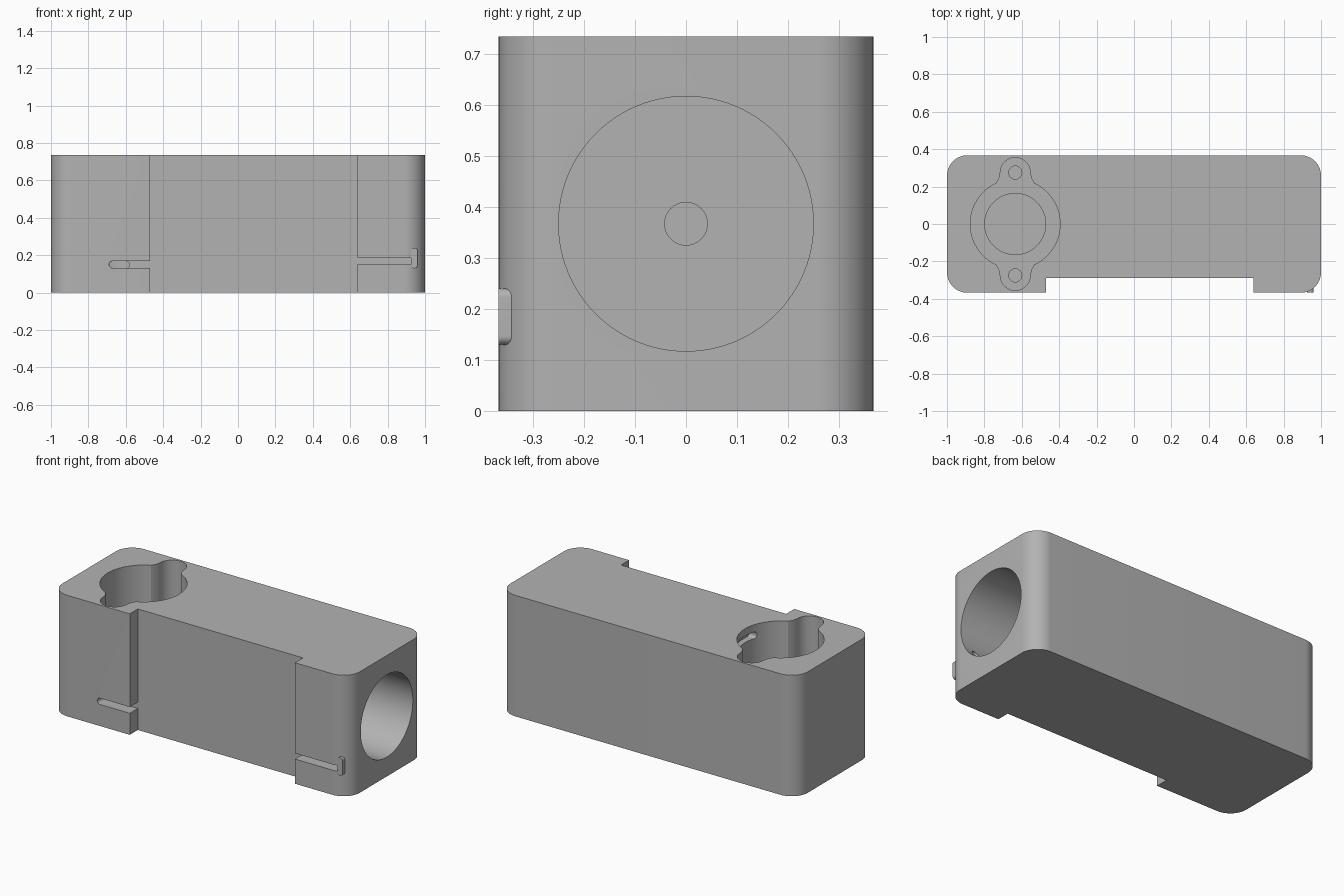
import bpy, bmesh
from math import sin, cos, pi, radians

old = bpy.data.objects.get("Cube")
if old:
    bpy.data.objects.remove(old, do_unlink=True)

H = 0.735            # height and depth of the block
F = -H / 2           # front plane
MID = H / 2          # bore height
SOCKET_X = -0.635

grey = bpy.data.materials.new("plain grey")
grey.use_nodes = True
colour = (0.45, 0.45, 0.45, 1)
grey.diffuse_color = colour
grey.node_tree.nodes["Principled BSDF"].inputs["Base Color"].default_value = colour


def arc(cx, cy, r, a0, a1, n=16):
    """Points along an arc, angles in degrees."""
    angles = [radians(a0 + (a1 - a0) * i / n) for i in range(n + 1)]
    return [(cx + r * cos(a), cy + r * sin(a)) for a in angles]


def circle(cx, cy, r, n=64):
    return arc(cx, cy, r, 0, 360, n)[:-1]


def rect(x0, x1, y0, y1):
    return [(x0, y0), (x1, y0), (x1, y1), (x0, y1)]


def rounded(x0, x1, y0, y1, r):
    return (arc(x1 - r, y1 - r, r, 0, 90) + arc(x0 + r, y1 - r, r, 90, 180)
            + arc(x0 + r, y0 + r, r, 180, 270) + arc(x1 - r, y0 + r, r, 270, 360))


def prism(name, outline, axis, lo, hi):
    """Extrude an outline along an axis between two positions."""
    place = {"x": lambda u, v, w: (w, u, v),
             "y": lambda u, v, w: (u, w, v),
             "z": lambda u, v, w: (u, v, w)}[axis]
    bm = bmesh.new()
    a, b = [[bm.verts.new(place(u, v, w)) for u, v in outline] for w in (lo, hi)]
    bm.faces.new(a)
    bm.faces.new(b)
    for i in range(len(a)):
        j = (i + 1) % len(a)
        bm.faces.new((a[i], a[j], b[j], b[i]))
    bmesh.ops.remove_doubles(bm, verts=bm.verts[:], dist=1e-5)
    bmesh.ops.recalc_face_normals(bm, faces=bm.faces[:])
    mesh = bpy.data.meshes.new(name)
    bm.to_mesh(mesh)
    bm.free()
    mesh.materials.append(grey)
    obj = bpy.data.objects.new(name, mesh)
    bpy.context.collection.objects.link(obj)
    return obj


def carve(target, cutter):
    """Subtract a cutter from the target and discard it."""
    mod = target.modifiers.new("cut", "BOOLEAN")
    mod.operation = "DIFFERENCE"
    mod.solver = "EXACT"
    mod.object = cutter
    cutter.hide_render = True
    bpy.context.view_layer.update()
    graph = bpy.context.evaluated_depsgraph_get()
    mesh = bpy.data.meshes.new_from_object(target.evaluated_get(graph))
    target.modifiers.clear()
    target.data = mesh
    bpy.data.objects.remove(cutter, do_unlink=True)


# Main block with rounded upright corners
body = prism("housing_block", rounded(-1, 1, F, -F, 0.11), "z", 0, H)

# Wide shallow recess across the front
carve(body, prism("front_recess", rect(-0.47, 0.64, F - 0.1, -0.29), "z", -0.1, H + 0.1))

# Large bore in the left end, with a small passage behind it
carve(body, prism("end_bore", circle(0, MID, 0.25, 96), "x", -0.2, 1.1))
carve(body, prism("wire_passage", circle(0, MID, 0.042, 32), "x", -0.36, -0.1))

# Top socket: round well with two screw ears
half = (arc(0, 0, 0.24, -65, 65, 32) + [(0.086, 0.245)]
        + arc(0, 0.275, 0.08, 0, 180, 24) + [(-0.086, 0.245)])
other = (arc(0, 0, 0.24, 115, 245, 32) + [(-0.086, -0.245)]
         + arc(0, -0.275, 0.08, 180, 360, 24) + [(0.086, -0.245)])
well = [(SOCKET_X + x, y) for x, y in half + other]
carve(body, prism("socket_well", well, "z", 0.3, H + 0.1))
carve(body, prism("socket_core", circle(SOCKET_X, 0, 0.163), "z", 0.1, 0.4))
for y in (-0.275, 0.275):
    carve(body, prism("screw_hole", circle(SOCKET_X, y, 0.035, 32), "z", 0.2, 0.4))
carve(body, prism("socket_slot", rounded(-0.09, 0.09, 0.65, 0.69, 0.015), "x", -0.45, -0.36))

# Wire groove and opening on the right part of the front
groove = arc(-0.67, 0.15, 0.019, 90, 270) + [(-0.45, 0.131), (-0.45, 0.169)]
carve(body, prism("right_groove", groove, "y", F - 0.1, -0.29))
carve(body, prism("right_opening", rounded(-0.688, -0.58, 0.132, 0.168, 0.0175), "y", -0.3, -0.1))

# Wire groove on the left part of the front, with an opening into the bore
carve(body, prism("left_groove", rect(0.6, 0.925, 0.15, 0.185), "y", F - 0.1, -0.29))
carve(body, prism("left_opening", rounded(0.926, 0.959, 0.131, 0.239, 0.016), "y", -0.3, -0.12))

# Small rounded tab standing out of the front left corner
tab = prism("corner_tab", rounded(0.925, 0.96, 0.13, 0.24, 0.017), "y", F, -0.305)

for obj in (body, tab):
    bpy.ops.object.select_all(action="DESELECT")
    obj.select_set(True)
    bpy.context.view_layer.objects.active = obj
    bpy.ops.object.shade_smooth_by_angle(angle=radians(30))
